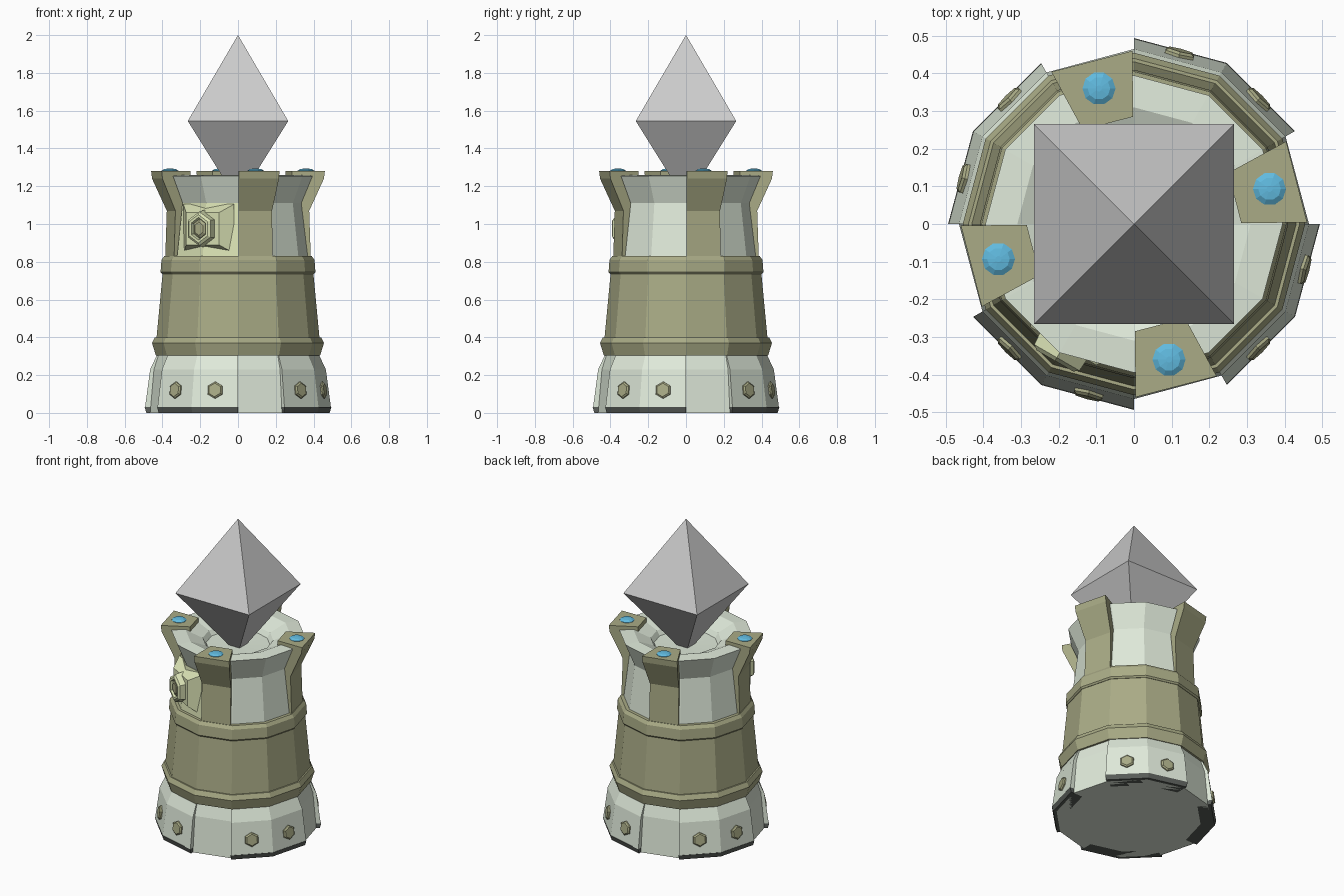
import bpy, bmesh, math
from mathutils import Matrix, Vector

if "Cube" in bpy.data.objects:
    bpy.data.objects.remove(bpy.data.objects["Cube"])


def material(name, rgb):
    m = bpy.data.materials.new(name)
    m.diffuse_color = (*rgb, 1)
    m.use_nodes = True
    m.node_tree.nodes["Principled BSDF"].inputs["Base Color"].default_value = m.diffuse_color
    return m


WHITE = material("pale_stone", (0.74, 0.82, 0.70))
OLIVE = material("olive_metal", (0.40, 0.41, 0.24))
PALE = material("pale_green", (0.70, 0.76, 0.46))
DARK = material("dark_trim", (0.10, 0.11, 0.10))
BLUE = material("blue_gem", (0.12, 0.50, 0.75))


def finish(name, bm, mat=None):
    bmesh.ops.remove_doubles(bm, verts=bm.verts, dist=1e-5)
    bmesh.ops.recalc_face_normals(bm, faces=bm.faces)
    me = bpy.data.meshes.new(name)
    bm.to_mesh(me)
    bm.free()
    ob = bpy.data.objects.new(name, me)
    if mat:
        me.materials.append(mat)
    bpy.context.collection.objects.link(ob)
    return ob


def sweep(name, profile, mat, start=0, span=360, steps=12):
    """Turn an (r, z) profile about z; part turns become closed, capped solids."""
    full = span == 360
    bm = bmesh.new()
    rows = []
    for i in range(steps if full else steps + 1):
        a = math.radians(start + span * i / steps)
        rows.append([bm.verts.new((r * math.cos(a), r * math.sin(a), z)) for r, z in profile])
    n = len(profile)
    for i in range(steps):
        p, q = rows[i], rows[(i + 1) % len(rows)]
        for j in range(n - 1 if full else n):
            k = (j + 1) % n
            bm.faces.new((p[j], q[j], q[k], p[k]))
    if not full:
        bm.faces.new(rows[0])
        bm.faces.new(rows[-1])
    return finish(name, bm, mat)


def facing(angle, r, z, tilt=0):
    """Local frame: x sideways, y up, z outward."""
    a = math.radians(angle)
    return (Matrix.Translation((r * math.cos(a), r * math.sin(a), z))
            @ Matrix.Rotation(a + math.pi / 2, 4, 'Z')
            @ Matrix.Rotation(math.pi / 2 - math.radians(tilt), 4, 'X'))


def loft(name, sections, sides, phase, mat, frame):
    """Stack of n-gon sections (half_x, half_y, height), capped at both ends."""
    bm = bmesh.new()
    rings = []
    for sx, sy, h in sections:
        ring = []
        for i in range(sides):
            t = phase + 2 * math.pi * i / sides
            ring.append(bm.verts.new(frame @ Vector((sx * math.cos(t), sy * math.sin(t), h))))
        rings.append(ring)
    for p, q in zip(rings, rings[1:]):
        for i in range(sides):
            k = (i + 1) % sides
            bm.faces.new((p[i], p[k], q[k], q[i]))
    bm.faces.new(rings[0])
    bm.faces.new(rings[-1])
    return finish(name, bm, mat)


# Tower core
sweep("base_core", [(0, 0), (0.465, 0), (0.445, 0.23), (0.42, 0.31), (0, 0.31)], WHITE)
sweep("lower_band", [(0, 0.305), (0.435, 0.305), (0.455, 0.37), (0.44, 0.40), (0, 0.40)], OLIVE)
sweep("middle_wall", [(0, 0.39), (0.432, 0.39), (0.398, 0.75), (0, 0.75)], OLIVE)
sweep("upper_band", [(0, 0.735), (0.402, 0.735), (0.41, 0.745), (0.405, 0.81),
                     (0.39, 0.83), (0, 0.83)], OLIVE)
sweep("upper_wall", [(0, 0.82), (0.37, 0.82), (0.335, 1.11), (0.395, 1.255), (0.31, 1.26),
                     (0.21, 1.215), (0.19, 1.185), (0, 1.18)], WHITE)

# Repeated parts in four quarters
for q in range(4):
    a = 90 * q
    sweep(f"base_plate_{q}", [(0.492, 0.03), (0.465, 0.23), (0.43, 0.305), (0.40, 0.305), (0.40, 0.03)],
          WHITE, a + 30, 60, 2)
    sweep(f"plate_trim_{q}", [(0.485, 0), (0.494, 0.03), (0.40, 0.03), (0.40, 0)], DARK, a + 30, 60, 2)
    for side in (45, 75):
        loft(f"bolt_{q}_{side}", [(0.045, 0.045, -0.02), (0.045, 0.045, 0.006), (0.036, 0.036, 0.013)],
             6, math.pi / 6, OLIVE, facing(a + side, 0.465, 0.12, 7))
    sweep(f"pillar_{q}", [(0.385, 0.825), (0.377, 1.07), (0.455, 1.24), (0.46, 1.28), (0.285, 1.28),
                          (0.285, 1.22), (0.30, 0.825)], OLIVE, a + 0.5, 28, 1)
    g = math.radians(a + 14.5)
    loft(f"gem_{q}", [(0.044, 0.044, 1.27), (0.044, 0.044, 1.282), (0.03, 0.03, 1.291), (0.008, 0.008, 1.294)],
         10, 0, BLUE, Matrix.Translation((0.372 * math.cos(g), 0.372 * math.sin(g), 0)))

# Front-left window: coloured wall patch, sloped mount, faceted port
sweep("window_wall", [(0.372, 0.83), (0.339, 1.11), (0.30, 1.11), (0.30, 0.83)], PALE, 210, 60, 2)
s = math.sqrt(2)
loft("window_mount", [(0.155 * s, 0.13 * s, -0.05), (0.10 * s, 0.085 * s, 0.015)],
     4, math.pi / 4, PALE, facing(240, 0.36, 0.975))
port = facing(240, 0.375, 0.975)
loft("window_frame", [(0.085, 0.10, -0.02), (0.08, 0.09, 0.035), (0.065, 0.075, 0.045),
                      (0.05, 0.06, 0.045), (0.045, 0.055, 0.025)], 6, math.pi / 6, PALE, port)
loft("window_lens", [(0.042, 0.052, 0.0), (0.042, 0.052, 0.03), (0.028, 0.036, 0.04)],
     6, math.pi / 6, OLIVE, port)

# Floating crystal
loft("crystal", [(0.0005, 0.0005, 1.12), (0.266 * s, 0.266 * s, 1.545), (0.0005, 0.0005, 2.0)],
     4, math.pi / 4, None, Matrix.Identity(4))
